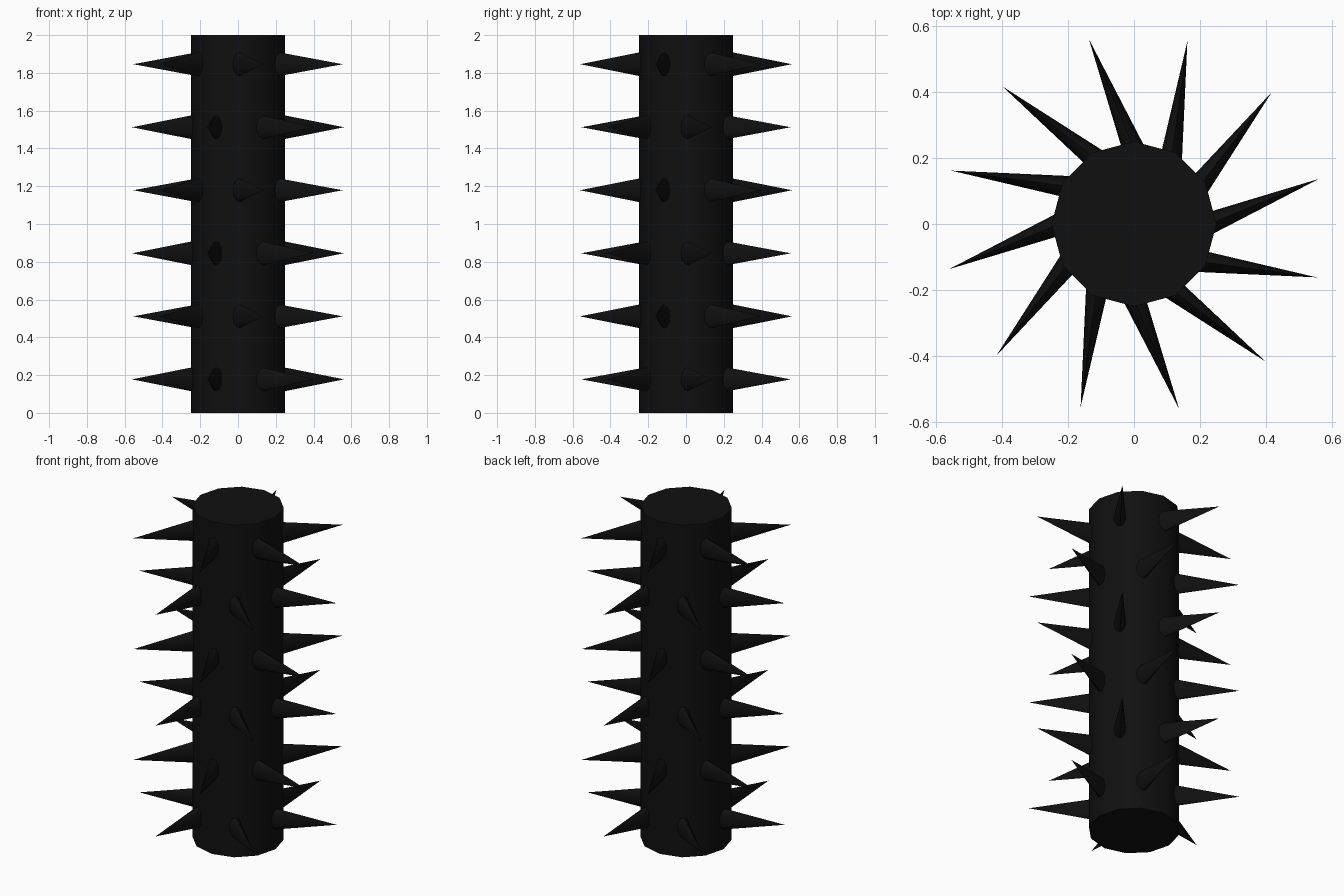
import bpy, bmesh, math
from mathutils import Matrix, Vector

if "Cube" in bpy.data.objects:
    bpy.data.objects.remove(bpy.data.objects["Cube"])

R, H = 0.25, 2.0
ROWS, PER_ROW, SIDES = 6, 6, 12

mat = bpy.data.materials.new("black")
mat.diffuse_color = (0.005, 0.005, 0.005, 1)
mat.use_nodes = True
mat.node_tree.nodes["Principled BSDF"].inputs["Base Color"].default_value = mat.diffuse_color


def finish(obj, angle):
    obj.data.materials.append(mat)
    bpy.ops.object.select_all(action='DESELECT')
    obj.select_set(True)
    bpy.context.view_layer.objects.active = obj
    bpy.ops.object.shade_smooth_by_angle(angle=math.radians(angle))


# core: twelve-sided roller with corners on the axes
me = bpy.data.meshes.new("roller_core")
bm = bmesh.new()
ring = [bm.verts.new((R * math.cos(i * math.tau / 12), R * math.sin(i * math.tau / 12), 0))
        for i in range(12)]
base = bm.faces.new(ring)
ext = bmesh.ops.extrude_face_region(bm, geom=[base], use_keep_orig=True)
bmesh.ops.translate(bm, vec=(0, 0, H), verts=[g for g in ext["geom"] if isinstance(g, bmesh.types.BMVert)])
bmesh.ops.recalc_face_normals(bm, faces=bm.faces)
bm.to_mesh(me)
bm.free()
core = bpy.data.objects.new("roller_core", me)
bpy.context.collection.objects.link(core)
finish(core, 35)

# one spike: flattened cone leaning sideways, rooted inside the core
spike_mesh = bpy.data.meshes.new("spike")
bm = bmesh.new()
ring = [bm.verts.new((0.2, -0.011 + 0.039 * math.cos(i * math.tau / SIDES),
                      0.072 * math.sin(i * math.tau / SIDES))) for i in range(SIDES)]
tip = bm.verts.new((0.561, 0.137, 0))
bm.faces.new(ring)
for i in range(SIDES):
    bm.faces.new((ring[i], ring[(i + 1) % SIDES], tip))
bmesh.ops.recalc_face_normals(bm, faces=bm.faces)
bm.to_mesh(spike_mesh)
bm.free()

# staggered rows of spikes around the core
for row in range(ROWS):
    for k in range(PER_ROW):
        a = math.radians(60 * k + 30 * (row % 2))
        s = bpy.data.objects.new(f"spike_{row}_{k}", spike_mesh)
        s.location = (0, 0, 0.1775 + row * 0.3337)
        s.rotation_euler = (0, 0, a)
        bpy.context.collection.objects.link(s)
        if row == 0 and k == 0:
            finish(s, 50)
